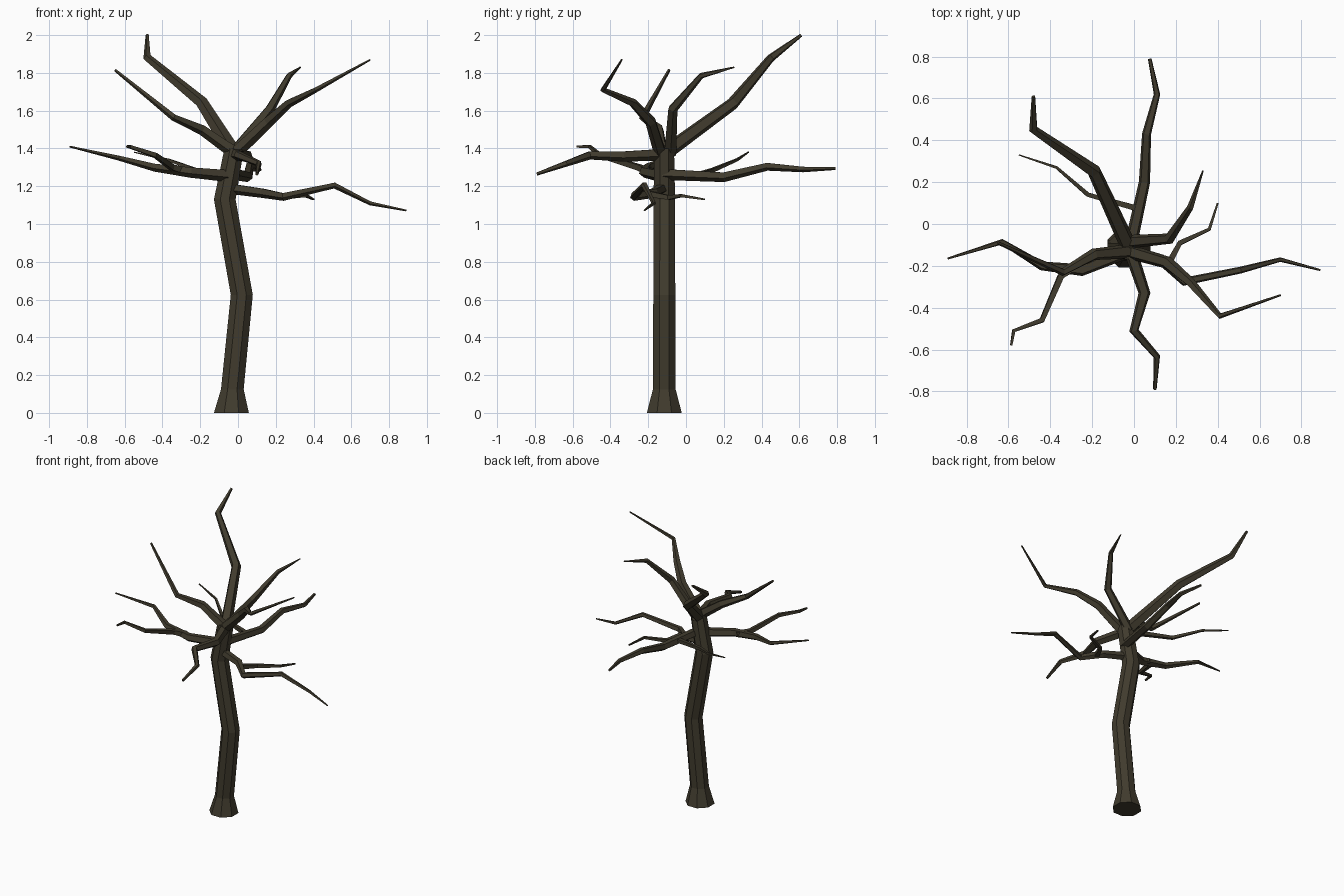
import bpy, bmesh, math
from mathutils import Vector

bark = bpy.data.materials.new("dark bark")
bark.diffuse_color = (0.052, 0.044, 0.027, 1)


def tube(name, pts, radii, sides, level=False):
    """Low-poly tapered tube along a path; level=True keeps rings horizontal."""
    pts = [Vector(p) for p in pts]
    bm = bmesh.new()
    rings, u = [], Vector((1, 0, 0)) if level else Vector((0, 0, 1))
    for i, (p, r) in enumerate(zip(pts, radii)):
        if level:
            t = Vector((0, 0, 1))
        else:
            a = (p - pts[i - 1]).normalized() if i else Vector()
            b = (pts[i + 1] - p).normalized() if i < len(pts) - 1 else Vector()
            t = (a + b).normalized()
        u = (u - t * u.dot(t)).normalized()
        v = t.cross(u)
        ring = []
        for k in range(sides):
            w = 2 * math.pi * (k + 0.5) / sides
            ring.append(bm.verts.new(p + r * (math.cos(w) * u + math.sin(w) * v)))
        rings.append(ring)
    for lo, hi in zip(rings, rings[1:]):
        for k in range(sides):
            n = (k + 1) % sides
            bm.faces.new((lo[k], lo[n], hi[n], hi[k]))
    bm.faces.new(rings[0][::-1])
    bm.faces.new(rings[-1])
    bmesh.ops.recalc_face_normals(bm, faces=bm.faces)
    me = bpy.data.meshes.new(name)
    bm.to_mesh(me)
    bm.free()
    me.materials.append(bark)
    ob = bpy.data.objects.new(name, me)
    bpy.context.collection.objects.link(ob)


# Crooked trunk with flared foot
Y = -0.115
tube("trunk",
     [(-0.035, Y, 0), (-0.03, Y, 0.125), (0.02, Y, 0.625), (-0.07, Y, 1.13), (-0.02, Y, 1.4)],
     [0.1, 0.065, 0.063, 0.062, 0.056], 8, level=True)

# Main boughs: path, start radius, end radius
boughs = {
    "tall_back_bough": ([(-0.02, -0.12, 1.37), (-0.19, 0.25, 1.64), (-0.48, 0.45, 1.88), (-0.48, 0.61, 2.0)], 0.042, 0.009),
    "back_bough": ([(-0.02, -0.12, 1.265), (0.05, 0.2, 1.25), (0.06, 0.43, 1.305), (0.11, 0.62, 1.29), (0.075, 0.79, 1.295)], 0.032, 0.009),
    "upper_right_back_bough": ([(-0.03, -0.085, 1.37), (0.17, -0.07, 1.61), (0.27, 0.08, 1.785), (0.33, 0.255, 1.83)], 0.034, 0.004),
    "lower_right_bough": ([(-0.05, -0.12, 1.19), (0.13, -0.17, 1.165), (0.24, -0.275, 1.145), (0.51, -0.22, 1.205), (0.70, -0.17, 1.11), (0.89, -0.22, 1.072)], 0.03, 0.005),
    "upper_right_front_bough": ([(-0.03, -0.13, 1.36), (0.16, -0.185, 1.54), (0.27, -0.28, 1.64), (0.41, -0.44, 1.71), (0.70, -0.34, 1.87)], 0.036, 0.005),
    "front_bough": ([(-0.02, -0.12, 1.37), (0.05, -0.33, 1.36), (0.0, -0.51, 1.365), (0.11, -0.635, 1.32), (0.1, -0.79, 1.265)], 0.034, 0.009),
    "left_bough": ([(-0.03, -0.13, 1.255), (-0.25, -0.22, 1.275), (-0.44, -0.2, 1.3), (-0.63, -0.085, 1.35), (-0.89, -0.165, 1.41)], 0.035, 0.005),
    "upper_left_bough": ([(-0.02, -0.13, 1.38), (-0.19, -0.145, 1.5), (-0.34, -0.23, 1.565), (-0.65, -0.09, 1.815)], 0.036, 0.008),
}
for name, (path, r0, r1) in boughs.items():
    n = len(path) - 1
    tube(name, path, [r0 + (r1 - r0) * (i / n) ** 1.3 for i in range(n + 1)], 5)

# Side twigs growing off the boughs
twigs = {
    "back_twig": ([(0.03, 0.07, 1.26), (-0.22, 0.14, 1.285), (-0.37, 0.27, 1.34), (-0.55, 0.33, 1.38)], 0.02, 0.004),
    "lower_right_twig": ([(0.16, -0.2, 1.16), (0.22, -0.09, 1.14), (0.36, -0.025, 1.15), (0.4, 0.1, 1.13)], 0.022, 0.006),
    "left_twig": ([(-0.28, -0.2, 1.28), (-0.35, -0.25, 1.3), (-0.44, -0.46, 1.365), (-0.575, -0.51, 1.41), (-0.587, -0.58, 1.41)], 0.026, 0.007),
}
for name, (path, r0, r1) in twigs.items():
    n = len(path) - 1
    tube(name, path, [r0 + (r1 - r0) * i / n for i in range(n + 1)], 4)
